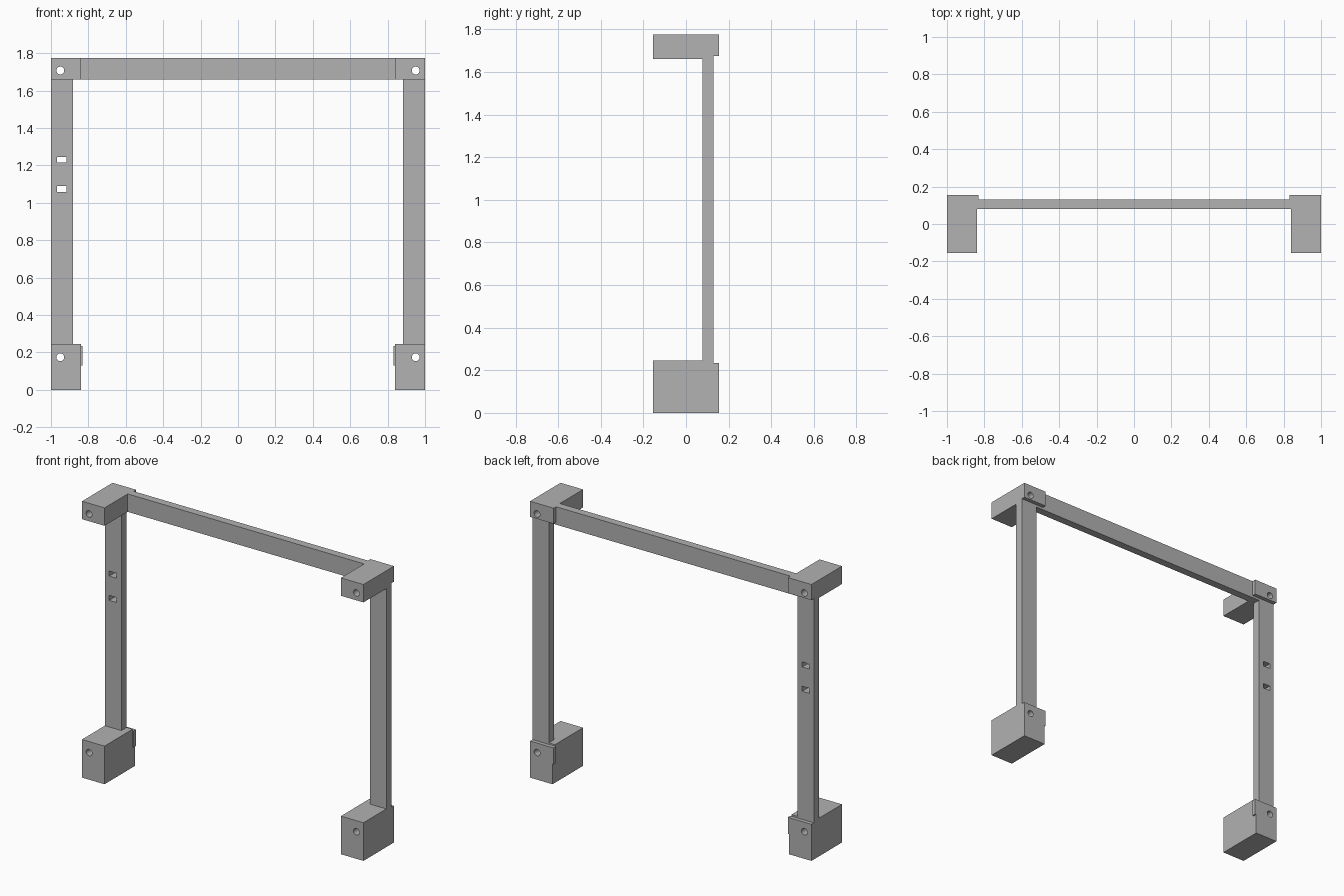
import bpy, bmesh, math
from mathutils import Matrix

if "Cube" in bpy.data.objects:
    bpy.data.objects.remove(bpy.data.objects["Cube"])

grey = bpy.data.materials.new("plain grey")
grey.diffuse_color = (0.445, 0.445, 0.445, 1)
grey.use_nodes = True
grey.node_tree.nodes["Principled BSDF"].inputs["Base Color"].default_value = grey.diffuse_color


def finish(name, bm, material=True):
    bmesh.ops.recalc_face_normals(bm, faces=bm.faces)
    mesh = bpy.data.meshes.new(name)
    bm.to_mesh(mesh)
    bm.free()
    if material:
        mesh.materials.append(grey)
    obj = bpy.data.objects.new(name, mesh)
    bpy.context.collection.objects.link(obj)
    return obj


def extrude_x(name, profile, xa, xb):
    """Extrude a (y, z) outline between two x positions."""
    bm = bmesh.new()
    face = bm.faces.new([bm.verts.new((xa, y, z)) for y, z in profile])
    new = bmesh.ops.extrude_face_region(bm, geom=[face])["geom"]
    verts = [v for v in new if isinstance(v, bmesh.types.BMVert)]
    bmesh.ops.translate(bm, verts=verts, vec=(xb - xa, 0, 0))
    return finish(name, bm)


def box(name, xa, xb, ya, yb, za, zb):
    return extrude_x(name, [(ya, za), (yb, za), (yb, zb), (ya, zb)], xa, xb)


def cut(obj, cutter):
    cutter.hide_render = True
    cutter.hide_viewport = True
    mod = obj.modifiers.new("hole", "BOOLEAN")
    mod.operation = "DIFFERENCE"
    mod.solver = "EXACT"
    mod.object = cutter


def bolt_hole(obj, x, z):
    bm = bmesh.new()
    bmesh.ops.create_cone(bm, cap_ends=True, segments=32, radius1=0.021,
                          radius2=0.021, depth=1,
                          matrix=Matrix.Translation((x, 0, z)) @ Matrix.Rotation(math.pi / 2, 4, "X"))
    cut(obj, finish("bolt_hole_cutter", bm))


# Side outlines of the foot and the top corner, each with a stepped back lip
FOOT = [(-0.155, 0), (0.155, 0), (0.155, 0.235), (0.13, 0.235), (0.13, 0.245), (-0.155, 0.245)]
CORNER = [(-0.155, 1.66), (0.13, 1.66), (0.13, 1.675), (0.155, 1.675), (0.155, 1.775), (-0.155, 1.775)]

for side, s in (("left", -1), ("right", 1)):
    foot = extrude_x(side + "_foot", FOOT, s, s * 0.84)
    bolt_hole(foot, s * 0.95, 0.174)
    corner = extrude_x(side + "_corner", CORNER, s, s * 0.84)
    bolt_hole(corner, s * 0.95, 1.707)
    # Narrow tabs on the inner edge of the back lips
    box(side + "_foot_tab", s * 0.84, s * 0.832, 0.13, 0.155, 0.13, 0.235)
    box(side + "_corner_tab", s * 0.84, s * 0.832, 0.13, 0.155, 1.675, 1.775)
    # Upright post
    post = box(side + "_post", s, s * 0.883, 0.077, 0.13, 0.245, 1.66)
    if s < 0:
        for z in (1.074, 1.23):
            cut(post, box("slot_cutter", -0.969, -0.917, 0, 0.2, z - 0.016, z + 0.016))

# Top beam
box("top_beam", -0.84, 0.84, 0.08, 0.13, 1.66, 1.775)
